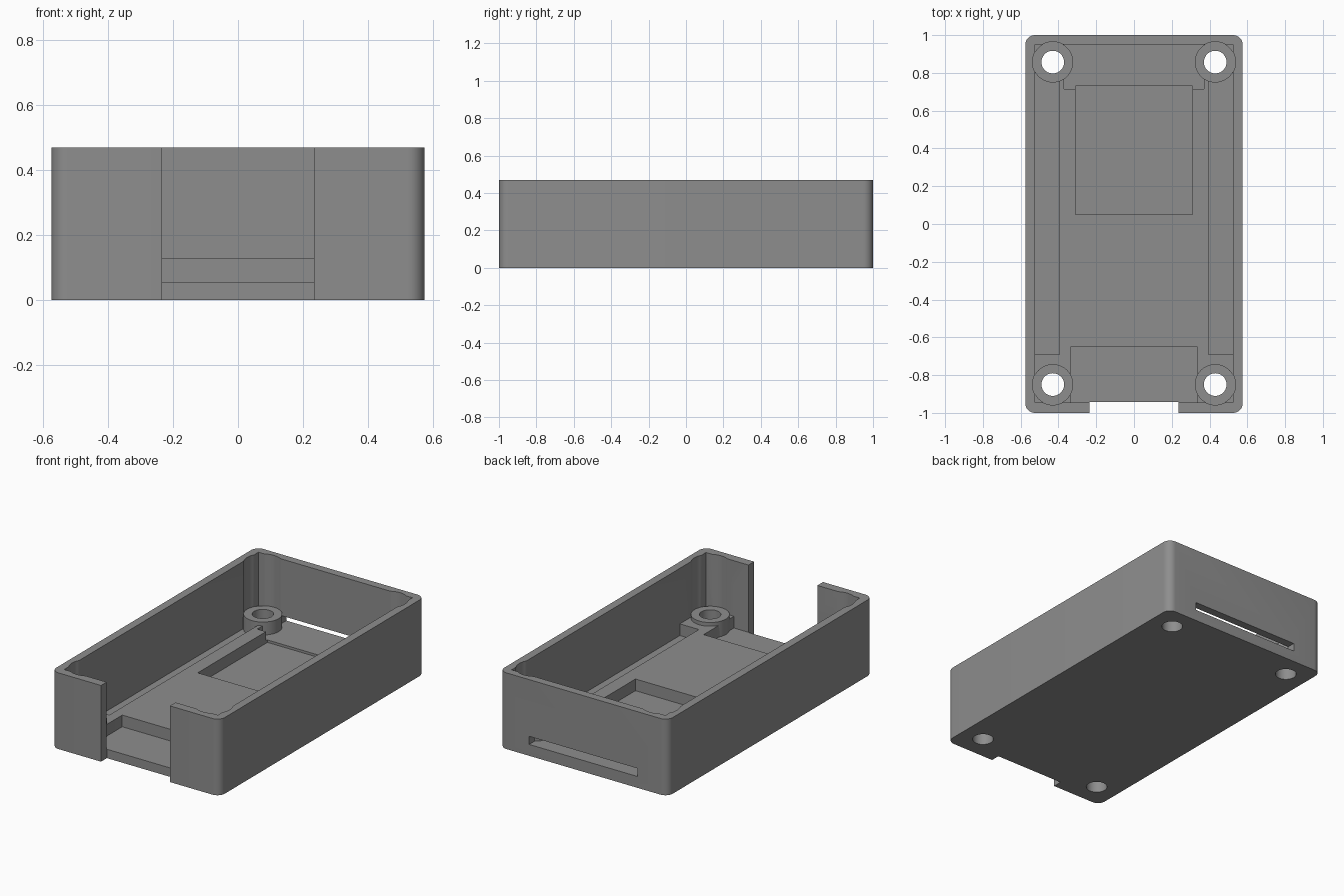
import bpy, bmesh, math

if "Cube" in bpy.data.objects:
    bpy.data.objects.remove(bpy.data.objects["Cube"])

grey = bpy.data.materials.new("mid_grey")
grey.diffuse_color = (0.27, 0.27, 0.27, 1)
grey.use_nodes = True
grey.node_tree.nodes["Principled BSDF"].inputs["Base Color"].default_value = grey.diffuse_color


def finish(bm, name):
    me = bpy.data.meshes.new(name)
    bmesh.ops.recalc_face_normals(bm, faces=bm.faces)
    bm.to_mesh(me)
    bm.free()
    ob = bpy.data.objects.new(name, me)
    bpy.context.collection.objects.link(ob)
    me.materials.append(grey)
    return ob


def box(name, x0, x1, y0, y1, z0, z1, corner=0):
    """Box with optionally rounded vertical corners."""
    bm = bmesh.new()
    bmesh.ops.create_cube(bm, size=1)
    for v in bm.verts:
        v.co.x = x1 if v.co.x > 0 else x0
        v.co.y = y1 if v.co.y > 0 else y0
        v.co.z = z1 if v.co.z > 0 else z0
    if corner:
        edges = [e for e in bm.edges if abs(e.verts[0].co.z - e.verts[1].co.z) > 0.01]
        bmesh.ops.bevel(bm, geom=edges, offset=corner, segments=8,
                        profile=0.5, affect='EDGES')
    return finish(bm, name)


def cylinder(name, x, y, r, z0, z1):
    bm = bmesh.new()
    bmesh.ops.create_cone(bm, cap_ends=True, segments=48, radius1=r, radius2=r,
                          depth=z1 - z0)
    bmesh.ops.translate(bm, verts=bm.verts, vec=(x, y, (z0 + z1) / 2))
    return finish(bm, name)


def combine(tool, op='DIFFERENCE'):
    """Apply a boolean to the tray and remove the tool."""
    m = tray.modifiers.new("bool", 'BOOLEAN')
    m.operation, m.solver, m.object = op, 'EXACT', tool
    bpy.context.view_layer.objects.active = tray
    bpy.ops.object.modifier_apply(modifier=m.name)
    bpy.data.objects.remove(tool)


FLOOR, LOW, TOP = 0.127, 0.055, 0.47

# outer shell and main cavity
tray = box("enclosure_tray", -0.575, 0.575, -1, 1, 0, TOP, 0.05)
combine(box("cavity", -0.525, 0.525, -0.945, 0.95, FLOOR, 0.7))

# floor recesses: connector pocket, component pocket, rear pocket
combine(box("front_pocket", -0.335, 0.335, -0.945, -0.65, LOW, 0.3))
combine(box("middle_pocket", -0.31, 0.31, 0.05, 0.73, LOW, 0.3))
combine(box("rear_pocket", -0.37, 0.37, 0.715, 0.95, 0.07, 0.3))

# side channels along the long walls
for s in (-1, 1):
    a, b = sorted((s * 0.395, s * 0.525))
    combine(box("side_channel", a, b, -0.69, 0.80, LOW, 0.3))

# front opening and rear slot
combine(box("front_opening", -0.235, 0.235, -1.2, -0.943, -0.2, 0.7))
combine(box("rear_slot", -0.37, 0.37, 0.9, 1.2, 0.07, 0.12))

# screw posts with clearance above and through holes
for x in (-0.43, 0.43):
    for y in (-0.85, 0.857):
        combine(cylinder("screw_post", x, y, 0.108, 0.02, 0.15), 'UNION')
        combine(cylinder("post_clearance", x, y, 0.108, 0.15, 0.7))
        combine(cylinder("screw_hole", x, y, 0.06, -0.2, 0.7))

tray.select_set(True)
bpy.context.view_layer.objects.active = tray
bpy.ops.object.shade_smooth_by_angle(angle=math.radians(30))
